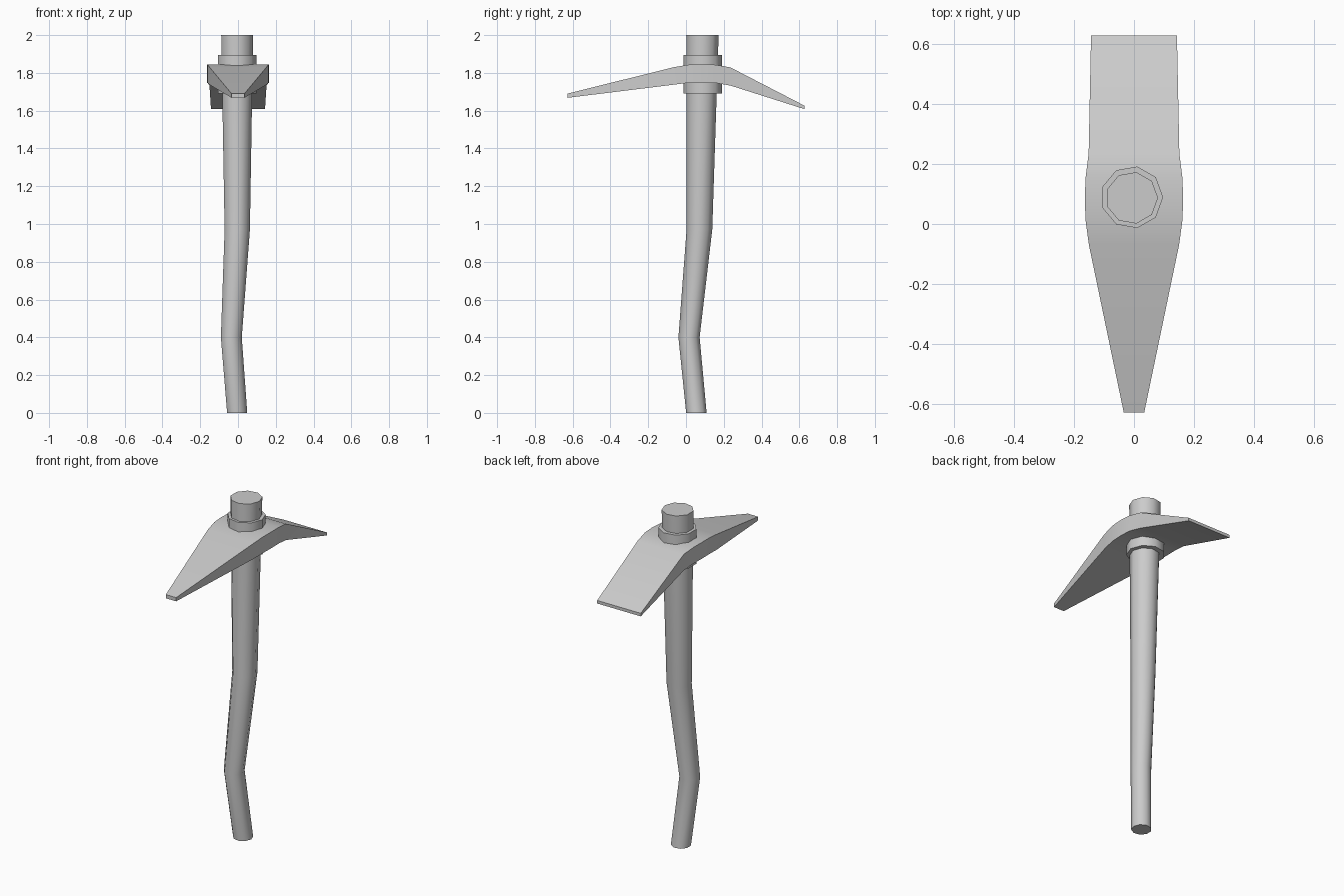
import bpy
import bmesh
from math import cos, sin, tau, radians

if "Cube" in bpy.data.objects:
    bpy.data.objects.remove(bpy.data.objects["Cube"], do_unlink=True)

grey = bpy.data.materials.new("plain grey")
grey.use_nodes = True
grey.diffuse_color = (0.6, 0.6, 0.6, 1)
grey.node_tree.nodes["Principled BSDF"].inputs["Base Color"].default_value = (0.6, 0.6, 0.6, 1)


def loft(name, sections, angle):
    """Skin a closed solid through equal-sized cross-sections."""
    bm = bmesh.new()
    loops = [[bm.verts.new(p) for p in section] for section in sections]
    n = len(loops[0])
    for a, b in zip(loops, loops[1:]):
        for i in range(n):
            j = (i + 1) % n
            bm.faces.new((a[i], a[j], b[j], b[i]))
    bm.faces.new(loops[0][::-1])
    bm.faces.new(loops[-1])
    bmesh.ops.recalc_face_normals(bm, faces=bm.faces)
    mesh = bpy.data.meshes.new(name)
    bm.to_mesh(mesh)
    bm.free()
    mesh.materials.append(grey)
    obj = bpy.data.objects.new(name, mesh)
    bpy.context.collection.objects.link(obj)
    bpy.ops.object.select_all(action="DESELECT")
    obj.select_set(True)
    bpy.context.view_layer.objects.active = obj
    bpy.ops.object.shade_smooth_by_angle(angle=radians(angle))
    return obj


SIDES = 9


def ring(x, y, z, r):
    return [(x + r * cos(tau * i / SIDES), y + r * sin(tau * i / SIDES), z)
            for i in range(SIDES)]


# Crooked tapering handle: x, y, z, radius
loft("handle", [ring(*s) for s in (
    (-0.006, 0.055, 0, 0.055),
    (-0.037, 0.016, 0.4, 0.057),
    (-0.006, 0.071, 0.97, 0.069),
    (-0.007, 0.087, 2, 0.087))], 45)

# Collar through the head
loft("collar", [ring(-0.007, 0.089, z, 0.104) for z in (1.69, 1.895)], 45)

# Pick head: y, half width, bottom z, top z, from point to flat blade
loft("pick_head", [
    [(-w, y, low), (w, y, low), (w, y, top), (-w, y, top)]
    for y, w, low, top in (
        (-0.628, 0.034, 1.668, 1.69),
        (-0.07, 0.15, 1.737, 1.829),
        (0.01, 0.161, 1.747, 1.843),
        (0.083, 0.164, 1.748, 1.845),
        (0.155, 0.161, 1.747, 1.843),
        (0.235, 0.151, 1.733, 1.829),
        (0.628, 0.143, 1.608, 1.626))], 30)
